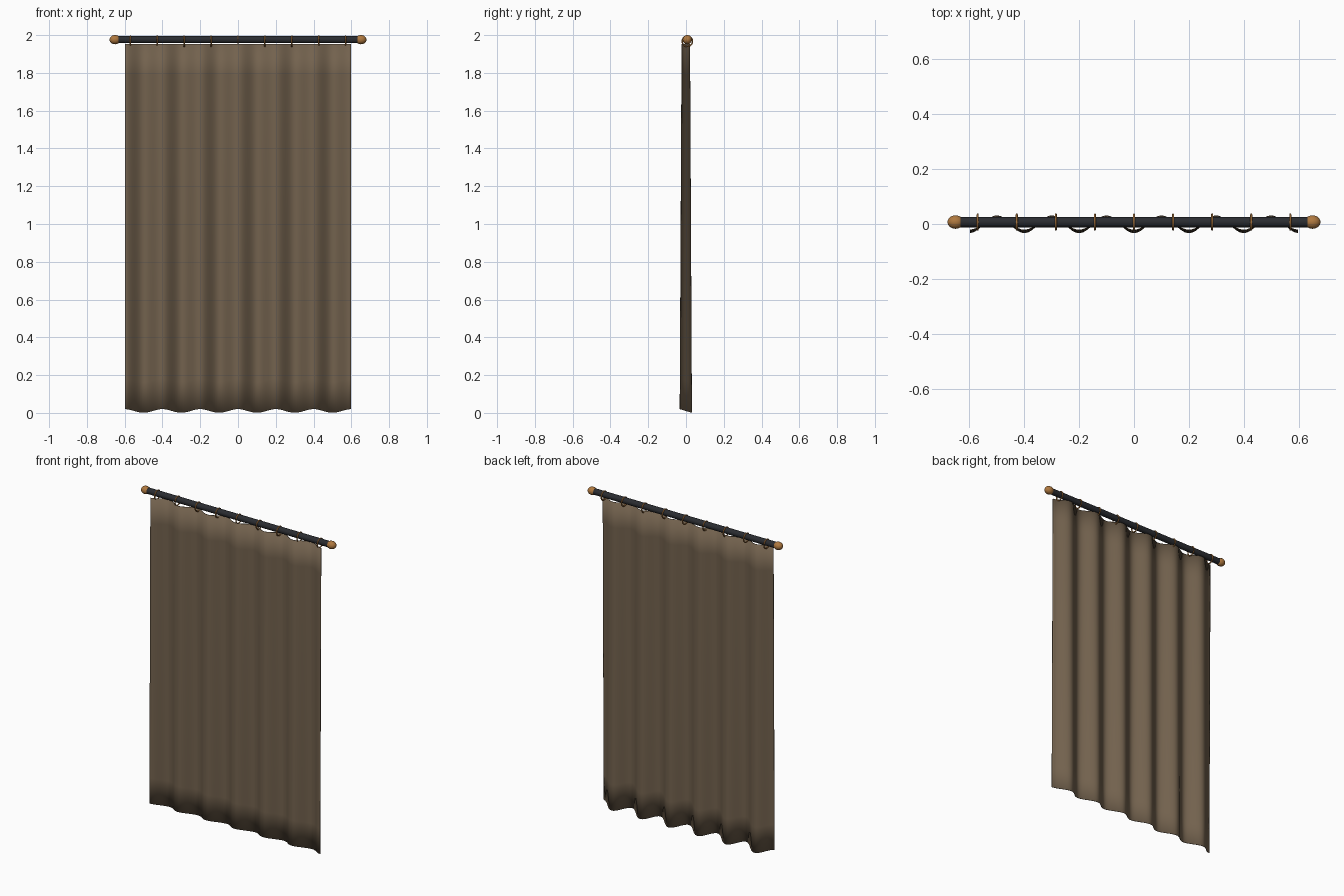
import bpy, bmesh, math
from mathutils import Matrix

if "Cube" in bpy.data.objects:
    bpy.data.objects.remove(bpy.data.objects["Cube"])

ROD_Y, ROD_Z = 0.007, 1.976


def material(name, rgb):
    m = bpy.data.materials.new(name)
    m.use_nodes = True
    m.diffuse_color = (*rgb, 1)
    m.node_tree.nodes["Principled BSDF"].inputs["Base Color"].default_value = (*rgb, 1)
    return m


cloth = material("brown cloth", (0.171, 0.122, 0.076))
wood = material("warm wood", (0.43, 0.19, 0.05))
iron = material("black iron", (0.023, 0.025, 0.030))


def finish(obj, name, mat):
    obj.name = obj.data.name = name
    obj.data.materials.append(mat)
    bpy.ops.object.select_all(action='DESELECT')
    obj.select_set(True)
    bpy.context.view_layer.objects.active = obj
    bpy.ops.object.shade_smooth_by_angle(angle=math.radians(50))
    return obj


# Rod
bpy.ops.mesh.primitive_cylinder_add(vertices=24, radius=0.019, depth=1.27,
                                    location=(0, ROD_Y, ROD_Z),
                                    rotation=(0, math.pi / 2, 0))
finish(bpy.context.object, "rod", iron)

# Rounded knob at each end of the rod
for side, name in ((1, "left_finial"), (-1, "right_finial")):
    bpy.ops.mesh.primitive_uv_sphere_add(segments=24, ring_count=14, radius=1,
                                         location=(side * 0.651, ROD_Y, ROD_Z),
                                         rotation=(0, math.pi / 2, 0))
    knob = bpy.context.object
    knob.scale = (0.0245, 0.0245, 0.029)
    finish(knob, name, wood)

# Rings hanging on the rod
RINGS = 9
for i in range(RINGS):
    bpy.ops.mesh.primitive_torus_add(major_radius=0.0275, minor_radius=0.0038,
                                     major_segments=28, minor_segments=8,
                                     location=(-0.57 + 1.14 * i / (RINGS - 1), ROD_Y, 1.967),
                                     rotation=(0, math.pi / 2, 0))
    finish(bpy.context.object, f"ring_{i + 1}", wood)

# Pleated curtain: folds deepen toward the hem, and the hem dips at the back folds
COLS, ROWS, TOP = 96, 12, 1.952
bm = bmesh.new()
bmesh.ops.create_grid(bm, x_segments=COLS, y_segments=ROWS, size=1)
for v in bm.verts:
    x, t = v.co.x * 0.598, (v.co.y + 1) / 2
    wave = -math.cos(2 * math.pi * x / 0.2)
    bottom = 0.0105 - 0.0095 * wave
    depth = 0.031 - 0.010 * t
    v.co = (x, depth * wave - 0.001, bottom + (TOP - bottom) * t)
mesh = bpy.data.meshes.new("curtain")
bm.to_mesh(mesh)
bm.free()
curtain = bpy.data.objects.new("curtain", mesh)
bpy.context.collection.objects.link(curtain)
finish(curtain, "curtain", cloth)
thick = curtain.modifiers.new("thickness", 'SOLIDIFY')
thick.thickness = 0.003
thick.offset = 0
